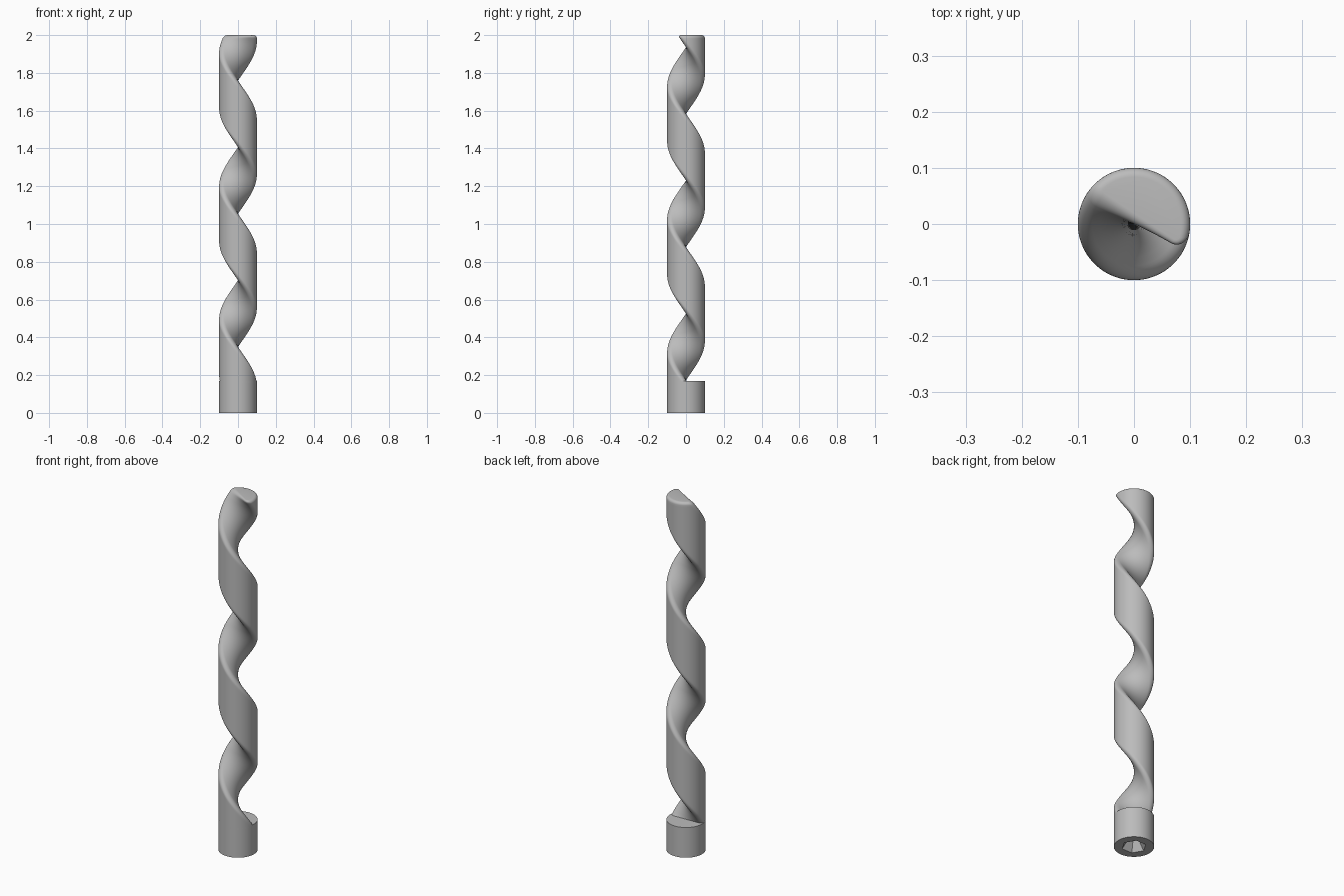
import bpy
import bmesh
from math import sin, cos, pi, sqrt, atan2, radians

cube = bpy.data.objects.get("Cube")
if cube:
    bpy.data.objects.remove(cube)

RADIUS, HEIGHT, SHANK = 0.1, 2.0, 0.17
PITCH, CORNER, FILLET = 0.705, 0.022, 0.016

steel = bpy.data.materials.new("grey steel")
steel.use_nodes = True
steel.diffuse_color = (0.5, 0.5, 0.5, 1)
steel.node_tree.nodes["Principled BSDF"].inputs["Base Color"].default_value = (0.5, 0.5, 0.5, 1)


def finish(name, bm, angle):
    bmesh.ops.recalc_face_normals(bm, faces=bm.faces)
    mesh = bpy.data.meshes.new(name)
    bm.to_mesh(mesh)
    bm.free()
    obj = bpy.data.objects.new(name, mesh)
    bpy.context.collection.objects.link(obj)
    mesh.materials.append(steel)
    bpy.ops.object.select_all(action='DESELECT')
    obj.select_set(True)
    bpy.context.view_layer.objects.active = obj
    bpy.ops.object.shade_smooth_by_angle(angle=radians(angle))
    return obj


def arc(cx, cy, r, start, end, n):
    return [(cx + r * cos(start + (end - start) * i / n),
             cy + r * sin(start + (end - start) * i / n)) for i in range(n + 1)]


def half_round(inset):
    """Half disc on the +y side with rounded tips, shrunk by inset."""
    cx = sqrt((RADIUS - CORNER) ** 2 - CORNER ** 2)
    tip = atan2(CORNER, cx)
    r = CORNER - inset
    pts = arc(cx, CORNER, r, -pi / 2, tip, 8)
    pts += arc(0, 0, RADIUS - inset, tip, pi - tip, 28)[1:-1]
    pts += arc(-cx, CORNER, r, pi - tip, 3 * pi / 2, 8)
    pts += [(cx * (i / 5 - 1), inset) for i in range(1, 10)]
    return pts


# Twisted blade: half-round section swept up a left-handed helix
bm = bmesh.new()
levels = [(SHANK - 0.01 + (HEIGHT - FILLET - SHANK + 0.01) * i / 180, 0) for i in range(181)]
levels += [(HEIGHT - FILLET * (1 - sin(t)), FILLET * (1 - cos(t)))
           for t in (pi / 2 * k / 6 for k in range(1, 7))]
rings = []
for z, inset in levels:
    a = pi - 2 * pi * (z - SHANK - 0.003) / PITCH
    rings.append([bm.verts.new((x * cos(a) - y * sin(a), x * sin(a) + y * cos(a), z))
                  for x, y in half_round(inset)])
for low, high in zip(rings, rings[1:]):
    for i in range(len(low)):
        j = (i + 1) % len(low)
        bm.faces.new((low[i], low[j], high[j], high[i]))
bm.faces.new(rings[0])
bm.faces.new(rings[-1])
finish("twisted_blade", bm, 40)


# Shank: plain cylinder with a tapered six-sided socket underneath
def ring(n, r, z):
    verts = [bm.verts.new((r * cos(2 * pi * i / n), r * sin(2 * pi * i / n), z)) for i in range(n)]
    return verts, [bm.edges.new((verts[i], verts[(i + 1) % n])) for i in range(n)]


bm = bmesh.new()
top, top_edges = ring(72, RADIUS, SHANK)
base, base_edges = ring(72, RADIUS, 0)
mouth, mouth_edges = ring(6, 0.062, 0)
bm.faces.new(top)
bmesh.ops.bridge_loops(bm, edges=top_edges + base_edges)
bmesh.ops.triangle_fill(bm, edges=base_edges + mouth_edges, use_beauty=True)
apex = bm.verts.new((0, 0, 0.1))
for i in range(6):
    bm.faces.new((mouth[i], mouth[(i + 1) % 6], apex))
finish("shank", bm, 30)
